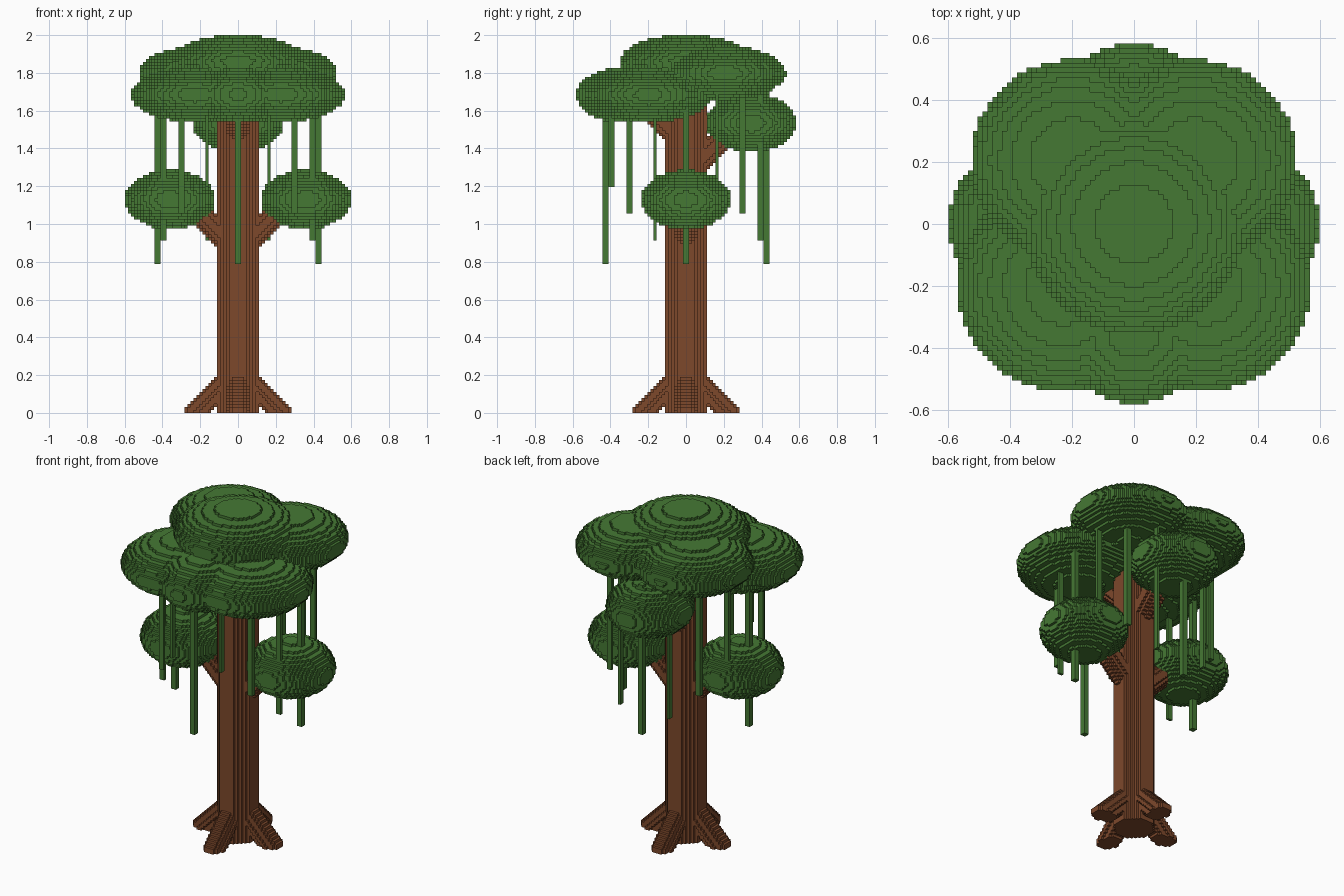
import bpy
import bmesh
import math
from mathutils import Vector

cube = bpy.data.objects.get("Cube")
if cube:
    bpy.data.objects.remove(cube, do_unlink=True)

LAYERS = 127
V = 2 / LAYERS          # edge of one block


def material(name, rgb):
    m = bpy.data.materials.new(name)
    m.use_nodes = True
    m.diffuse_color = (*rgb, 1)
    m.node_tree.nodes["Principled BSDF"].inputs["Base Color"].default_value = (*rgb, 1)
    return m


bark = material("bark brown", (0.205, 0.065, 0.024))
leaf = material("leaf green", (0.060, 0.190, 0.034))

owner = {}              # block cell -> part name
part_material = {}


def fill(name, mat, low, high, inside):
    """Claim every block whose centre lies inside the shape."""
    part_material[name] = mat
    a = [math.floor(c / V) - 1 for c in low]
    b = [math.ceil(c / V) + 1 for c in high]
    for k in range(max(a[2], 0), min(b[2], LAYERS)):
        for j in range(a[1], b[1]):
            for i in range(a[0], b[0]):
                if inside((i + 0.5) * V, (j + 0.5) * V, (k + 0.5) * V):
                    owner[i, j, k] = name


def limb(name, start, end, r):
    a, b = Vector(start), Vector(end)
    d = b - a

    def inside(x, y, z):
        p = Vector((x, y, z)) - a
        t = min(max(p.dot(d) / d.length_squared, 0), 1)
        return (p - d * t).length < r

    fill(name, bark, [min(s, e) - r for s, e in zip(start, end)],
         [max(s, e) + r for s, e in zip(start, end)], inside)


def column(name, mat, x, y, z0, z1, r):
    fill(name, mat, (x - r, y - r, z0), (x + r, y + r, z1),
         lambda px, py, pz: math.hypot(px - x, py - y) < r and z0 < pz < z1)


def foliage(name, x, y, z, r, h):
    fill(name, leaf, (x - r, y - r, z - h), (x + r, y + r, z + h),
         lambda px, py, pz: ((px - x) ** 2 + (py - y) ** 2) / r ** 2 + ((pz - z) / h) ** 2 < 1)


# Trunk and spreading roots
column("trunk", bark, 0, 0, 0, 1.7, 7 * V)
for name, dx, dy in (("left", 1, 0), ("right", -1, 0), ("front", 0, -1), ("back", 0, 1)):
    limb(name + "_root", (dx * 0.05, dy * 0.05, 0.18), (dx * 0.23, dy * 0.23, 0), 0.057)

# Branches
limb("front_branch", (0, -0.04, 1.45), (0, -0.25, 1.66), 0.06)
limb("back_branch", (0, 0.04, 1.30), (0, 0.25, 1.51), 0.06)
for side, s in (("left", 1), ("right", -1)):
    limb(side + "_branch", (s * 0.04, 0, 0.895), (s * 0.27, 0, 1.125), 0.06)

# Hanging vines: angle, lower end
for side, s in (("left", 1), ("right", -1)):
    for n, (step, bottom) in enumerate(((-4, 0.78), (-3, 1.19), (-2, 1.06), (-1, 0.91), (0, 0.78),
                                        (1, 1.19), (2, 1.06), (3, 0.91), (4, 0.78))):
        angle = step * math.pi / 8
        x, y = s * 27.2 * V * math.cos(angle), 27.2 * V * math.sin(angle)
        column(f"{side}_vine_{n + 1}", leaf, x, y, bottom, 1.7 if y > 0.05 else 1.61, 0.97 * V)

# Foliage clumps
foliage("crown_foliage", 0, 0, 1.86, 0.35, 0.142)
foliage("front_foliage", 0, -0.345, 1.684, 0.235, 0.145)
foliage("back_foliage", 0, 0.345, 1.535, 0.24, 0.155)
for side, s in (("left", 1), ("right", -1)):
    foliage(side + "_front_foliage", s * 0.228, -0.2, 1.684, 0.34, 0.145)
    foliage(side + "_back_foliage", s * 0.2, 0.205, 1.8, 0.325, 0.142)
    foliage(side + "_low_foliage", s * 0.36, 0, 1.13, 0.24, 0.157)

# Turn the blocks of each part into exposed square faces
meshes = {name: (bmesh.new(), {}) for name in part_material}
for cell, name in owner.items():
    bm, verts = meshes[name]
    for axis in range(3):
        for sign in (0, 1):
            near = list(cell)
            near[axis] += 2 * sign - 1
            if tuple(near) in owner:
                continue
            u, w = (axis + 1) % 3, (axis + 2) % 3
            loop = []
            for du, dw in ((0, 0), (1, 0), (1, 1), (0, 1)):
                p = list(cell)
                p[axis] += sign
                p[u] += du
                p[w] += dw
                p = tuple(p)
                if p not in verts:
                    verts[p] = bm.verts.new([c * V for c in p])
                loop.append(verts[p])
            bm.faces.new(loop if sign else loop[::-1])

for name, (bm, verts) in meshes.items():
    if bm.faces:
        mesh = bpy.data.meshes.new(name)
        bm.to_mesh(mesh)
        mesh.materials.append(part_material[name])
        bpy.context.collection.objects.link(bpy.data.objects.new(name, mesh))
    bm.free()
